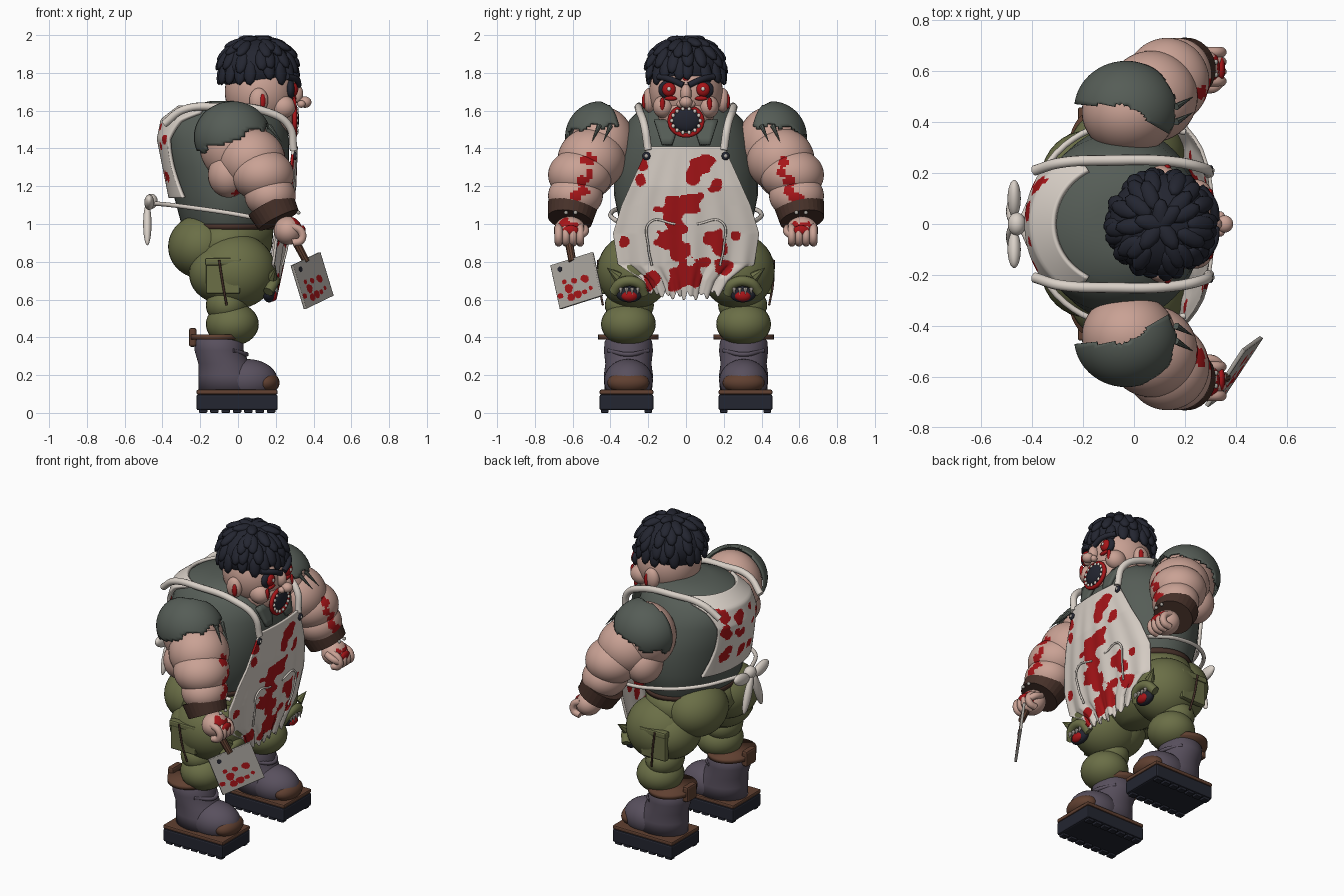
import bpy, bmesh, math, random
from math import sin, cos, pi, radians
from mathutils import Vector, Matrix, noise

cube = bpy.data.objects.get("Cube")
if cube:
    bpy.data.objects.remove(cube, do_unlink=True)
random.seed(4)


def material(name, *rgb):
    mat = bpy.data.materials.new(name)
    mat.use_nodes = True
    color = [(c / 255) ** 2.2 for c in rgb] + [1]
    mat.diffuse_color = color
    mat.node_tree.nodes["Principled BSDF"].inputs["Base Color"].default_value = color
    return mat


skin = material("skin", 200, 160, 147)
cloth = material("apron cream", 216, 207, 198)
red = material("blood red", 165, 27, 30)
shirt = material("shirt grey green", 86, 93, 87)
olive = material("trouser olive", 106, 110, 72)
boot = material("boot purple grey", 89, 81, 94)
brown = material("leather brown", 96, 66, 52)
dark = material("dark navy", 40, 42, 52)
steel = material("steel grey", 172, 167, 160)
cuff = material("dark leather", 72, 52, 45)


def finish(name, bm, mat, smooth=True):
    bmesh.ops.recalc_face_normals(bm, faces=bm.faces)
    mesh = bpy.data.meshes.new(name)
    bm.to_mesh(mesh)
    bm.free()
    mesh.materials.append(mat)
    mesh.materials.append(red)
    for poly in mesh.polygons:
        poly.use_smooth = smooth
    obj = bpy.data.objects.new(name, mesh)
    bpy.context.collection.objects.link(obj)
    return obj


def ball(name, loc, radii, mat, rot=None, seg=28):
    bm = bmesh.new()
    turn = rot.to_4x4() if rot else Matrix()
    matrix = Matrix.Translation(loc) @ turn @ Matrix.Diagonal((*radii, 1))
    bmesh.ops.create_uvsphere(bm, u_segments=seg, v_segments=seg * 2 // 3, radius=1, matrix=matrix)
    return finish(name, bm, mat)


def box(name, loc, size, mat, bevel=0.01):
    bm = bmesh.new()
    bmesh.ops.create_cube(bm, size=1, matrix=Matrix.Translation(loc) @ Matrix.Diagonal((*size, 1)))
    bmesh.ops.bevel(bm, geom=bm.edges[:], offset=bevel, segments=2, affect="EDGES", profile=0.5)
    return finish(name, bm, mat, False)


def cone(name, base, tip, radius, mat, end=0, seg=8):
    base, axis = Vector(base), Vector(tip) - Vector(base)
    bm = bmesh.new()
    matrix = Matrix.Translation(base + axis / 2) @ axis.to_track_quat("Z", "Y").to_matrix().to_4x4()
    bmesh.ops.create_cone(bm, cap_ends=True, segments=seg, radius1=radius, radius2=end, depth=axis.length, matrix=matrix)
    return finish(name, bm, mat, False)


def tube(name, points, radius, mat, cyclic=False):
    curve = bpy.data.curves.new(name, "CURVE")
    curve.dimensions, curve.bevel_depth, curve.bevel_resolution = "3D", radius, 3
    curve.use_fill_caps, curve.resolution_u = True, 8
    spline = curve.splines.new("BEZIER")
    spline.bezier_points.add(len(points) - 1)
    spline.use_cyclic_u = cyclic
    for knot, co in zip(spline.bezier_points, points):
        knot.co, knot.handle_left_type, knot.handle_right_type = co, "AUTO", "AUTO"
    temp = bpy.data.objects.new(name, curve)
    bpy.context.collection.objects.link(temp)
    mesh = bpy.data.meshes.new_from_object(temp.evaluated_get(bpy.context.evaluated_depsgraph_get()))
    bpy.data.objects.remove(temp)
    mesh.materials.clear()
    mesh.materials.append(mat)
    bpy.context.collection.objects.link(bpy.data.objects.new(name, mesh))


def interp(table, z):
    for low, high in zip(table, table[1:]):
        if z <= high[0]:
            t = max(0, (z - low[0]) / (high[0] - low[0]))
            return [a + (b - a) * t for a, b in zip(low[1:], high[1:])]
    return table[-1][1:]


def loft(name, table, mat, cy=0, seg=44):
    """Stack of ellipses, each row: height, back x, front x, half width."""
    bm, rings = bmesh.new(), []
    for z, back, front, half in table:
        rings.append([bm.verts.new(((back + front) / 2 + (front - back) / 2 * cos(2 * pi * i / seg),
                                    cy + half * sin(2 * pi * i / seg), z)) for i in range(seg)])
    for a, b in zip(rings, rings[1:]):
        for i in range(seg):
            bm.faces.new((a[i - 1], a[i], b[i], b[i - 1]))
    bm.faces.new(rings[0])
    bm.faces.new(rings[-1])
    return finish(name, bm, mat)


def sheet(name, place, nu, nv, mat, thick):
    bm = bmesh.new()
    rows = [[bm.verts.new(place(2 * i / nu - 1, j / nv)) for i in range(nu + 1)] for j in range(nv + 1)]
    for a, b in zip(rows, rows[1:]):
        for i in range(nu):
            bm.faces.new((a[i], a[i + 1], b[i + 1], b[i]))
    obj = finish(name, bm, mat)
    mod = obj.modifiers.new("thickness", "SOLIDIFY")
    mod.thickness, mod.offset = thick, 0
    return obj


def splatter(obj, spots, front_only=False):
    """Stain faces that lie near the given (y, z, radius) spots with ragged edges."""
    for poly in obj.data.polygons:
        c = poly.center
        if front_only and poly.normal.x < 0.1:
            continue
        ragged = 0.9 + 0.6 * noise.noise(c * 19)
        if any(math.hypot(c.y - y, c.z - z) < r * ragged for y, z, r in spots):
            poly.material_index = 1


# Torso, hips and belt
trunk = [(.93, -.27, .16, .30), (1, -.30, .2, .35), (1.15, -.34, .24, .38), (1.3, -.37, .27, .38),
         (1.45, -.40, .27, .35), (1.55, -.38, .25, .30), (1.62, -.29, .18, .23), (1.65, -.15, .1, .12)]
loft("shirt_torso", trunk, shirt)
loft("trouser_hips", [(.66, -.1, .06, .1), (.76, -.26, .14, .28), (.88, -.33, .18, .38), (.99, -.29, .19, .35)], olive)
loft("belt", [(.97, -.3, .2, .355), (1.0, -.305, .205, .36)], cuff)

# Apron front, hem ragged
widths = [(.62, .2), (.7, .25), (.78, .36), (.95, .385), (1.1, .34), (1.3, .25), (1.41, .2)]
bulge = [(.6, .19), (.8, .235), (1, .27), (1.2, .3), (1.41, .31)]


def apron_point(u, v):
    z = 1.41 - .79 * v
    y = u * interp(widths, z)[0]
    x = interp(bulge, z)[0] - .4 * y * y + .008 * v * sin(u * 17)
    return x, y, z + v ** 6 * (.014 * sin(u * 21) + .012 * sin(u * 43) + .03 * u * u)


apron = sheet("apron_front", apron_point, 120, 130, cloth, .014)
splatter(apron, [(-.07, 1.08, .08), (.02, 1.11, .07), (.07, 1.29, .06), (.12, 1.34, .045), (.04, 1.24, .05),
                 (.16, 1.21, .04), (-.23, 1.33, .04), (-.23, 1.23, .035), (-.08, .93, .08), (-.04, .86, .06),
                 (0, .74, .08), (-.03, .7, .06), (.14, .92, .05), (.19, .86, .04), (.21, .77, .06),
                 (-.18, .71, .05), (-.32, .9, .03), (.26, .94, .025), (-.06, .99, .06), (.1, .8, .03)])


# Apron back panel follows the torso
def back_point(u, v):
    z = 1.62 - .48 * v
    back, front, half = interp(trunk, z)
    y = u * min(.25 - .06 * sin(pi * v), half * .9)
    return (back + front) / 2 - (front - back) / 2 * math.sqrt(1 - (y / half) ** 2) - .02, y, z


back_panel = sheet("apron_back", back_point, 70, 70, cloth, .02)
splatter(back_panel, [(random.uniform(-.18, .18), random.uniform(1.22, 1.58), random.uniform(.02, .045))
                      for i in range(18)])
for y in (-.19, .19):
    tube("apron_pocket_seam", [(.275, y * .3, 1), (.275, y, 1.01), (.26, y * 1.05, .88), (.235, y * .95, .78)], .006, cloth)
ball("bow_knot", (-.46, 0, 1.12), (.035, .045, .04), cloth)

# Head
ball("head", (.12, 0, 1.7), (.19, .195, .2), skin, seg=40)
ball("jaw", (.17, 0, 1.58), (.14, .15, .125), skin)
ball("neck", (.06, 0, 1.57), (.14, .14, .12), skin)
ball("nose_tip", (.355, 0, 1.645), (.034, .034, .03), skin)
ball("nose_bridge", (.31, 0, 1.69), (.035, .03, .05), skin)
ball("mouth_hollow", (.298, 0, 1.555), (.026, .078, .066), dark)
mouth = [(.3, .085 * cos(a * pi / 6), 1.545 + .075 * sin(a * pi / 6)) for a in range(12)]
tube("mouth_rim", mouth, .013, red, True)
for i in range(14):
    a = i * pi / 7
    ball("tooth", (.313, .075 * cos(a), 1.547 + .064 * sin(a)), (.008, .01, .011), cloth, seg=8)
ball("forehead_stain", (.292, 0, 1.77), (.012, .02, .02), red, seg=10)

# Hair: boxy cap and overlapping pointed locks
crown = Vector((.105, 0, 1.8))
ball("hair_cap", crown + Vector((-.005, 0, .025)), (.2, .2, .16), dark)
for polar, count in ((10, 5), (32, 8), (52, 12), (72, 15), (90, 17)):
    for i in range(count):
        a = 2 * pi * (i + random.random() * .6) / count
        t = radians(polar + random.uniform(-6, 6))
        normal = Vector((sin(t) * cos(a), sin(t) * sin(a), cos(t)))
        down = Vector((cos(t) * cos(a), cos(t) * sin(a), -sin(t)))
        side = normal.cross(down)
        turn = Matrix((down + normal * .2, side, normal)).transposed()
        spread = .195 * sin(t) ** .8
        place = crown + Vector((spread * cos(a), spread * sin(a), .178 * max(0, normal.z) ** .8))
        ball("hair_lock", place, (.066, .034, .022), dark, turn, 9)

# Parts on both sides
for side, s in (("left", 1), ("right", -1)):
    def at(x, y, z, s=s):
        return Vector((x, s * y, z))

    def part(name, loc, radii, mat, seg=28, side=side):
        return ball(side + "_" + name, at(*loc), radii, mat, seg=seg)

    # Face details
    part("cheek", (.24, .12, 1.62), (.065, .055, .06), skin)
    part("nostril", (.335, .03, 1.635), (.022, .02, .02), skin)
    part("eye_socket", (.278, .092, 1.712), (.026, .055, .05), dark)
    part("eye", (.294, .09, 1.712), (.024, .037, .037), red)
    part("pupil", (.316, .09, 1.715), (.006, .011, .011), cloth, 10)
    tube(side + "_brow", [at(.32, .015, 1.735), at(.31, .08, 1.765), at(.26, .145, 1.78)], .017, dark)
    part("ear", (.11, .195, 1.655), (.05, .035, .065), skin)
    part("ear_stain", (.13, .22, 1.65), (.016, .014, .04), red, 14)
    part("tear_stain", (.298, .125, 1.635), (.012, .014, .035), red, 12)
    part("under_eye_stain", (.298, .08, 1.665), (.012, .035, .012), red, 12)

    # Collar, apron strap, ties and bow
    sheet(side + "_collar", lambda u, v: at(.25 + .045 * v, .1 + .07 * u * (1 - v * .6), 1.55 - .13 * v), 4, 4, shirt, .02)
    tube(side + "_strap", [at(.295, .2, 1.39), at(.27, .22, 1.52), at(.15, .245, 1.595),
                           at(-.1, .25, 1.62), at(-.29, .24, 1.605), at(-.39, .21, 1.53)], .021, cloth)
    part("button", (.302, .21, 1.36), (.01, .022, .022), dark, 14)
    part("button_centre", (.308, .21, 1.36), (.008, .011, .011), steel, 10)
    tube(side + "_tie", [at(-.45, 0, 1.11), at(-.27, .31, 1.09), at(0, .4, 1.05), at(.2, .36, 1.01)], .012, cloth)
    ball(side + "_bow_loop", at(-.47, .1, 1.115), (.026, .075, .038), cloth, Matrix.Rotation(s * .25, 3, "X"))
    ball(side + "_bow_tail", at(-.48, .05, 1.0), (.022, .028, .12), cloth, Matrix.Rotation(s * .35, 3, "X"))

    # Arm
    arm = [part("shoulder", (-.02, .44, 1.42), (.185, .17, .2), skin, 40),
           part("upper_arm", (.07, .5, 1.34), (.18, .18, .17), skin, 40),
           part("elbow", (-.05, .5, 1.26), (.11, .12, .12), skin),
           part("forearm", (.13, .56, 1.26), (.165, .17, .14), skin, 64),
           part("lower_forearm", (.17, .585, 1.15), (.135, .145, .12), skin, 64)]
    for piece in arm:
        splatter(piece, [(s * .52, 1.34, .035), (s * .51, 1.27, .025), (s * .55, 1.23, .035),
                         (s * .54, 1.18, .03), (s * .585, 1.14, .035)], True)

    # Torn sleeve, open toward the neck
    bm = bmesh.new()
    bmesh.ops.create_uvsphere(bm, u_segments=56, v_segments=40, radius=1, matrix=Matrix.Translation(
        at(-.03, .45, 1.46)) @ Matrix.Diagonal((.205, .19, .19, 1)))
    torn = [v for v in bm.verts if v.co.z < 1.445 + .38 * v.co.x + .018 * sin(v.co.y * 60)
            or abs(v.co.y) < .46 - max(0, v.co.x + .02) * .8 + .006 * sin(v.co.x * 90)]
    bmesh.ops.delete(bm, geom=torn, context="VERTS")
    finish(side + "_sleeve", bm, shirt).modifiers.new("thickness", "SOLIDIFY").thickness = .012
    for y in (.4, .46):
        cone(side + "_sleeve_shred", at(.165, y, 1.52), at(.235, y + .04, 1.43), .014, shirt)

    # Cuff, studs and hand
    cone(side + "_cuff", at(.175, .6, 1.1), at(.215, .615, 1.02), .132, cuff, .118, 28)
    for y in (.585, .635):
        part("cuff_stud", (.32, y, 1.06), (.011, .011, .011), steel, 10)
    palm = part("palm", (.265, .615, .965), (.075, .085, .075), skin, 40)
    splatter(palm, [(s * .61, .97, .06)], True)
    for i in range(4):
        y = .56 + i * .038
        tube(side + "_finger", [at(.28, y, .99), at(.335, y, .96), at(.335, y, .915), at(.29, y, .9)], .021, skin)
    tube(side + "_thumb", [at(.26, .54, .98), at(.31, .535, .96), at(.34, .56, .94)], .021, skin)
    part("knuckle_stain", (.342, .61, .965), (.016, .045, .028), red, 12)

    # Trouser leg, pocket and torn knee
    part("buttock", (-.19, .16, .88), (.18, .205, .17), olive, 36)
    part("thigh", (-.015, .275, .75), (.215, .195, .2), olive, 36)
    part("thigh_back", (-.09, .27, .74), (.17, .185, .16), olive)
    part("shin_puff", (-.03, .305, .47), (.14, .145, .115), olive)
    part("under_knee", (-.06, .3, .57), (.11, .13, .1), olive)
    box(side + "_pocket", at(-.08, .435, .72), (.18, .04, .18), olive)
    box(side + "_pocket_flap", at(-.08, .44, .8), (.19, .045, .04), olive)
    tube(side + "_pocket_cord", [at(-.1, .465, .81), at(-.08, .46, .68), at(-.06, .44, .57)], .006, cuff)
    part("knee_hole", (.165, .3, .63), (.035, .07, .045), dark)
    part("knee_stain", (.183, .3, .62), (.025, .045, .03), red, 16)
    tube(side + "_knee_flap", [at(.16, .22, .63), at(.19, .25, .685), at(.19, .34, .69), at(.16, .385, .64)], .028, olive)
    cone(side + "_knee_rag", at(.18, .36, .72), at(.2, .42, .77), .03, olive)
    for i in range(4):
        cone(side + "_knee_thread", at(.2, .255 + i * .03, .66), at(.21, .255 + i * .03, .625), .012, cloth)

    # Boot, strap and sole
    loft(side + "_boot_shaft", [(.11, -.21, .12, .125), (.2, -.21, .1, .13), (.26, -.21, .06, .122), (.33, -.23, .03, .13),
                                (.38, -.23, .03, .125), (.41, -.21, .01, .1)], boot, s * .305)
    part("boot_foot", (.05, .305, .17), (.16, .13, .115), boot)
    part("toe_cap", (.145, .305, .16), (.075, .112, .06), brown)
    tube(side + "_boot_fold", [at(-.03, .2, .33), at(.045, .305, .31), at(-.03, .41, .33)], .012, boot)
    loft(side + "_boot_strap", [(.388, -.255, .02, .16), (.416, -.255, .02, .16)], brown, s * .305)
    box(side + "_strap_buckle", at(-.24, .305, .4), (.04, .1, .1), brown, .012)
    box(side + "_sole_welt", at(-.005, .315, .11), (.43, .285, .025), brown, .008)
    box(side + "_sole", at(-.005, .315, .056), (.43, .285, .084), dark, .01)
    for i in range(7):
        for y in (.2, .43):
            box(side + "_tread", at(-.185 + i * .06, y, .012), (.045, .04, .024), dark, .005)

# Cleaver in the right hand
top, across, along = Vector((.285, -.714, .78)), Vector((.145, .22, .07)), Vector((.07, .05, -.23))
blade = sheet("cleaver_blade", lambda u, v: top + across * (u + 1) / 2 + along * v, 70, 70, steel, .016)
splatter(blade, [(-.66, .62, .02), (-.62, .66, .025), (-.57, .63, .025), (-.53, .64, .018), (-.53, .71, .02),
                 (-.59, .7, .014), (-.6, .61, .02), (-.5, .66, .014), (-.64, .69, .012)])
hole = top + across * .2 + along * .15
face = across.cross(along).normalized() * .011
cone("blade_hole", hole - face, hole + face, .014, dark, .014, 16)
cone("cleaver_handle", (.25, -.64, 1.01), top + across * .5 + along * .06, .024, brown, .02, 10)
